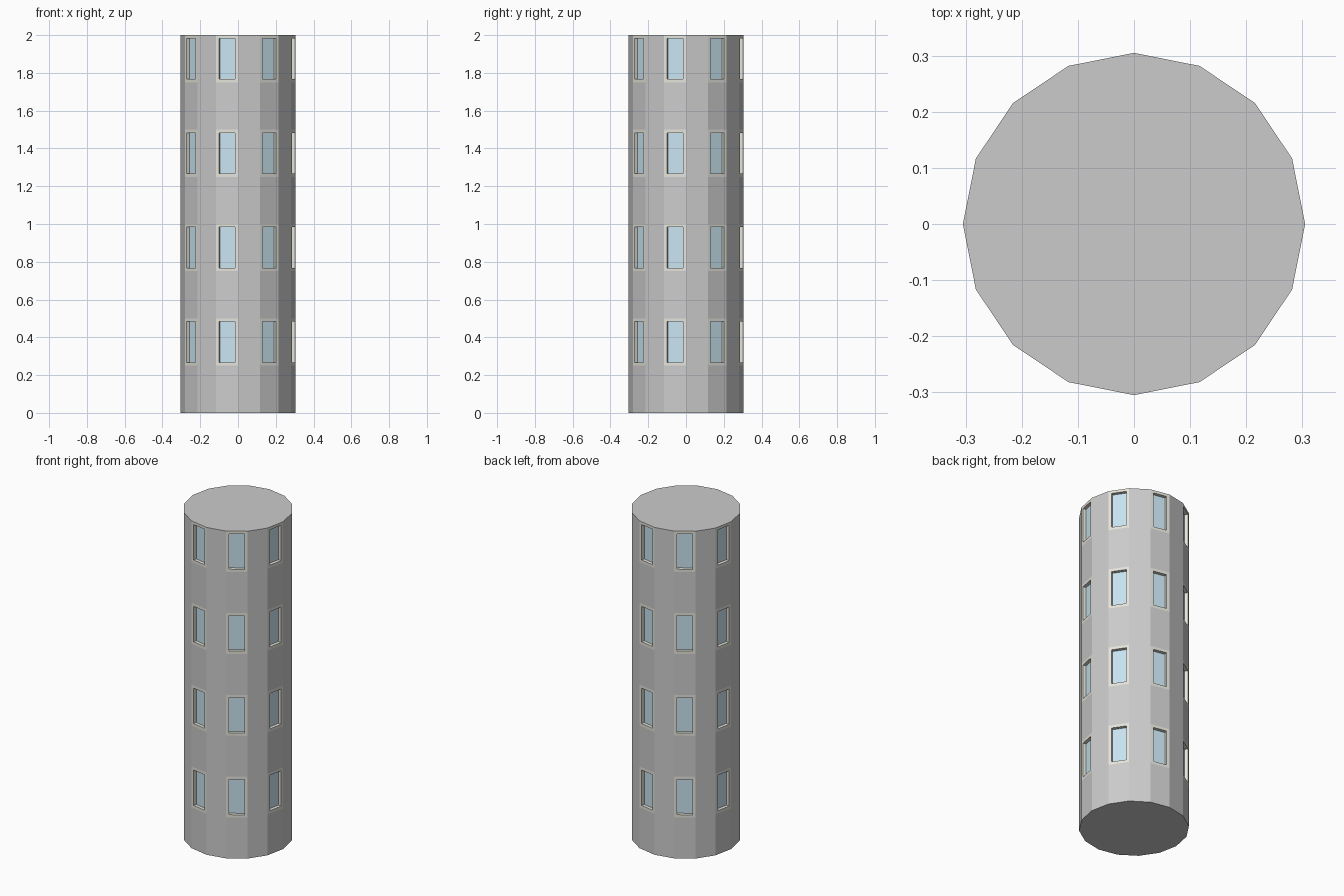
import bpy, bmesh, math

if "Cube" in bpy.data.objects:
    bpy.data.objects.remove(bpy.data.objects["Cube"])

SIDES, BANDS = 16, 8
RADIUS, HEIGHT = 0.305, 2.0
TRIM, RECESS = 0.017, 0.02


def material(name, rgb):
    m = bpy.data.materials.new(name)
    m.diffuse_color = (*rgb, 1)
    m.use_nodes = True
    m.node_tree.nodes["Principled BSDF"].inputs["Base Color"].default_value = m.diffuse_color
    return m


# Tower shell: sixteen sides split into half-storey bands
bm = bmesh.new()
rings = []
for b in range(BANDS + 1):
    z = HEIGHT * b / BANDS
    rings.append([bm.verts.new((RADIUS * math.cos(math.tau * i / SIDES),
                                RADIUS * math.sin(math.tau * i / SIDES), z))
                  for i in range(SIDES)])
window_panels = []
for b in range(BANDS):
    for i in range(SIDES):
        j = (i + 1) % SIDES
        f = bm.faces.new((rings[b][i], rings[b][j], rings[b + 1][j], rings[b + 1][i]))
        # Windows fill every other side of every other band
        if b % 2 == 1 and i % 2 == 1:
            window_panels.append(f)
bm.faces.new(rings[0][::-1])
bm.faces.new(rings[-1])
bm.normal_update()

# Window trim, then recessed reveal and glass
trim = bmesh.ops.inset_individual(bm, faces=window_panels, thickness=TRIM, use_even_offset=True)
reveal = bmesh.ops.inset_individual(bm, faces=window_panels, thickness=0.0, depth=-RECESS)
for f in trim["faces"] + reveal["faces"]:
    f.material_index = 1
for f in window_panels:
    f.material_index = 2

mesh = bpy.data.meshes.new("tower")
bm.to_mesh(mesh)
bm.free()
for m in (material("wall", (0.7, 0.7, 0.7)),
          material("window_trim", (0.78, 0.77, 0.7)),
          material("glass", (0.58, 0.77, 0.87))):
    mesh.materials.append(m)
tower = bpy.data.objects.new("tower", mesh)
bpy.context.collection.objects.link(tower)
